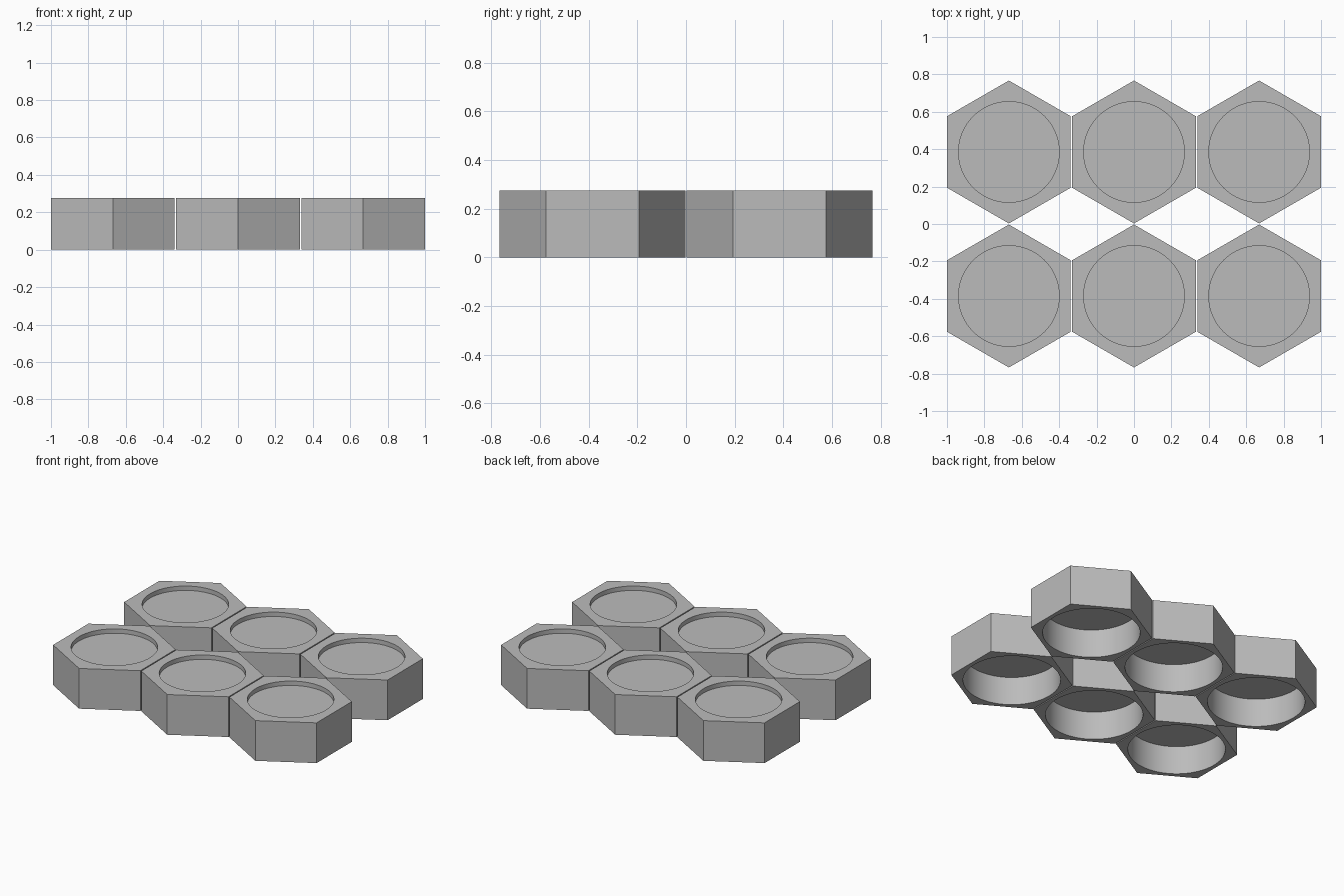
import bpy, bmesh, math

if "Cube" in bpy.data.objects:
    bpy.data.objects.remove(bpy.data.objects["Cube"])

# Hexagonal cells in a 3 x 2 tray, each with a shallow top recess and a deep bottom bore
HEX_R, HEIGHT = 0.382, 0.276
TOP_R, TOP_DEPTH = 0.269, 0.03
BORE_R, BORE_DEPTH = 0.303, 0.195
PITCH_X, ROW_Y = 0.669, 0.385
SEGMENTS = 96

grey = bpy.data.materials.new("plain grey")
grey.diffuse_color = (0.5, 0.5, 0.5, 1)
grey.use_nodes = True
grey.node_tree.nodes["Principled BSDF"].inputs["Base Color"].default_value = grey.diffuse_color


def ring(bm, radius, z, sides, start=0.0):
    return [bm.verts.new((radius * math.cos(start + 2 * math.pi * i / sides),
                          radius * math.sin(start + 2 * math.pi * i / sides), z))
            for i in range(sides)]


def walls(bm, low, high, smooth=False):
    n = len(low)
    for i in range(n):
        j = (i + 1) % n
        bm.faces.new((low[i], low[j], high[j], high[i])).smooth = smooth


def rim(bm, outer, inner):
    # Flat face between hexagon and circle: a fan at each corner plus one triangle per side
    n, m = len(outer), len(inner)
    step = m // n
    for k in range(n):
        for s in range(-step // 2, step // 2):
            i = k * step + s
            bm.faces.new((outer[k], inner[(i + 1) % m], inner[i % m]))
        bm.faces.new((outer[k], outer[(k + 1) % n], inner[k * step + step // 2]))


def cell_mesh():
    bm = bmesh.new()
    a = math.pi / 2
    base, top = ring(bm, HEX_R, 0, 6, a), ring(bm, HEX_R, HEIGHT, 6, a)
    walls(bm, base, top)
    for r, z0, z1, hexagon in ((TOP_R, HEIGHT, HEIGHT - TOP_DEPTH, top),
                               (BORE_R, 0, BORE_DEPTH, base)):
        mouth, floor = ring(bm, r, z0, SEGMENTS, a), ring(bm, r, z1, SEGMENTS, a)
        rim(bm, hexagon, mouth)
        walls(bm, mouth, floor, True)
        bm.faces.new(floor)
    bmesh.ops.recalc_face_normals(bm, faces=bm.faces)
    # Keep the recess edges crisp
    for e in bm.edges:
        e.smooth = e.calc_face_angle(0) < math.radians(30)
    mesh = bpy.data.meshes.new("hex_cell")
    bm.to_mesh(mesh)
    bm.free()
    mesh.materials.append(grey)
    return mesh


# Place the cells
mesh = cell_mesh()
for row, y in (("front", -ROW_Y), ("back", ROW_Y)):
    for col, x in (("left", -PITCH_X), ("middle", 0), ("right", PITCH_X)):
        cell = bpy.data.objects.new(f"hex_cell_{row}_{col}", mesh)
        cell.location = (x, y, 0)
        bpy.context.collection.objects.link(cell)
